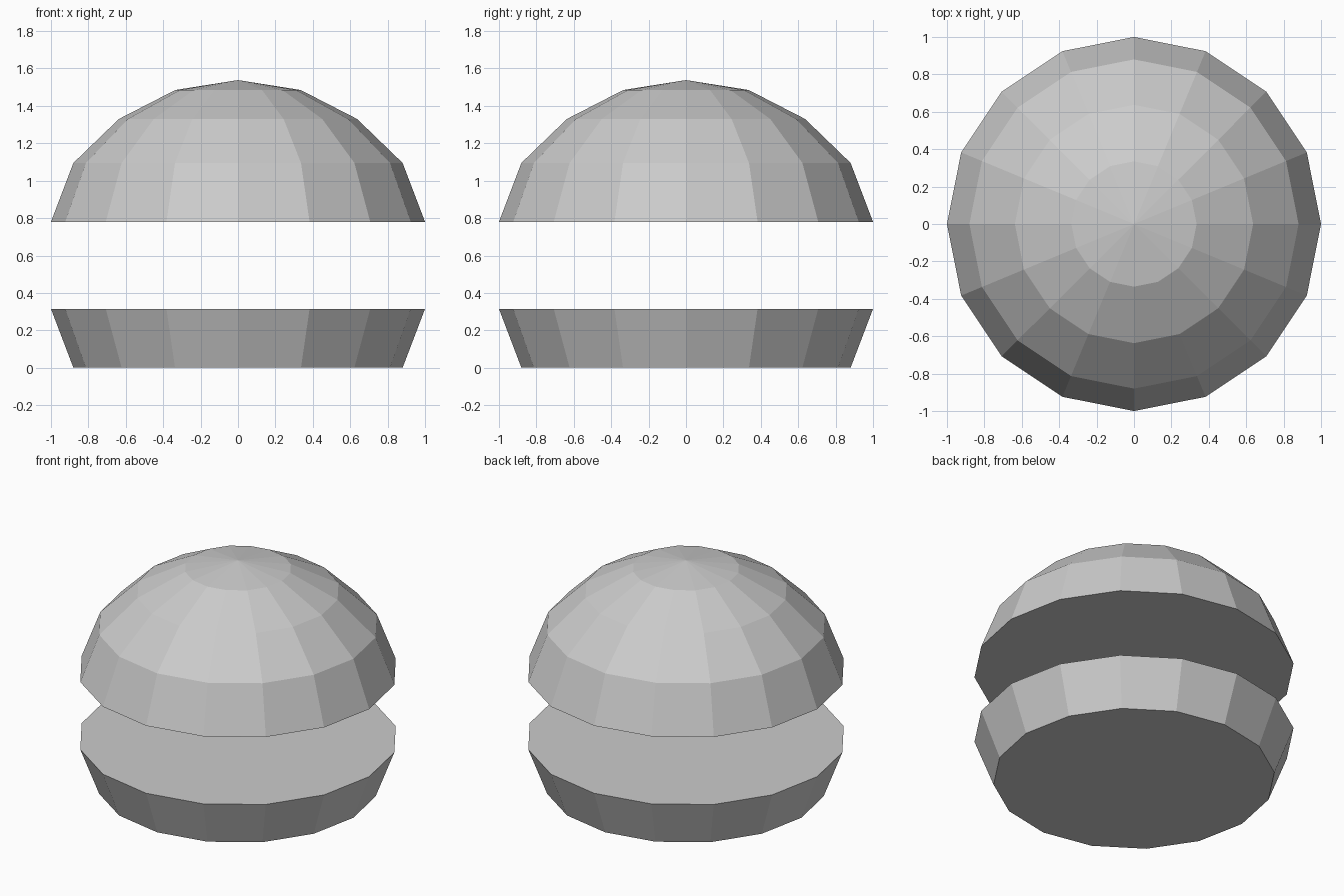
import bpy, bmesh
from math import cos, sin, tau

if "Cube" in bpy.data.objects:
    bpy.data.objects.remove(bpy.data.objects["Cube"])

SIDES = 16


def lathe(name, profile, apex=None):
    """Closed flat-shaded solid from (radius, z) rings, with a flat or pointed top."""
    bm = bmesh.new()
    rings = [[bm.verts.new((r * cos(tau * i / SIDES), r * sin(tau * i / SIDES), z))
              for i in range(SIDES)] for r, z in profile]
    for low, high in zip(rings, rings[1:]):
        for i in range(SIDES):
            j = (i + 1) % SIDES
            bm.faces.new((low[i], low[j], high[j], high[i]))
    bm.faces.new(rings[0][::-1])
    if apex is None:
        bm.faces.new(rings[-1])
    else:
        tip = bm.verts.new((0, 0, apex))
        for i in range(SIDES):
            bm.faces.new((rings[-1][i], rings[-1][(i + 1) % SIDES], tip))
    mesh = bpy.data.meshes.new(name)
    bm.to_mesh(mesh)
    bm.free()
    obj = bpy.data.objects.new(name, mesh)
    bpy.context.collection.objects.link(obj)
    return obj


# Lower bun half, flaring upward with flat ends
lathe("bun_bottom", [(0.88, 0), (1, 0.315)])

# Domed upper bun half, flat underneath
lathe("bun_top", [(1, 0.78), (0.88, 1.095), (0.637, 1.33), (0.335, 1.485)], apex=1.538)
